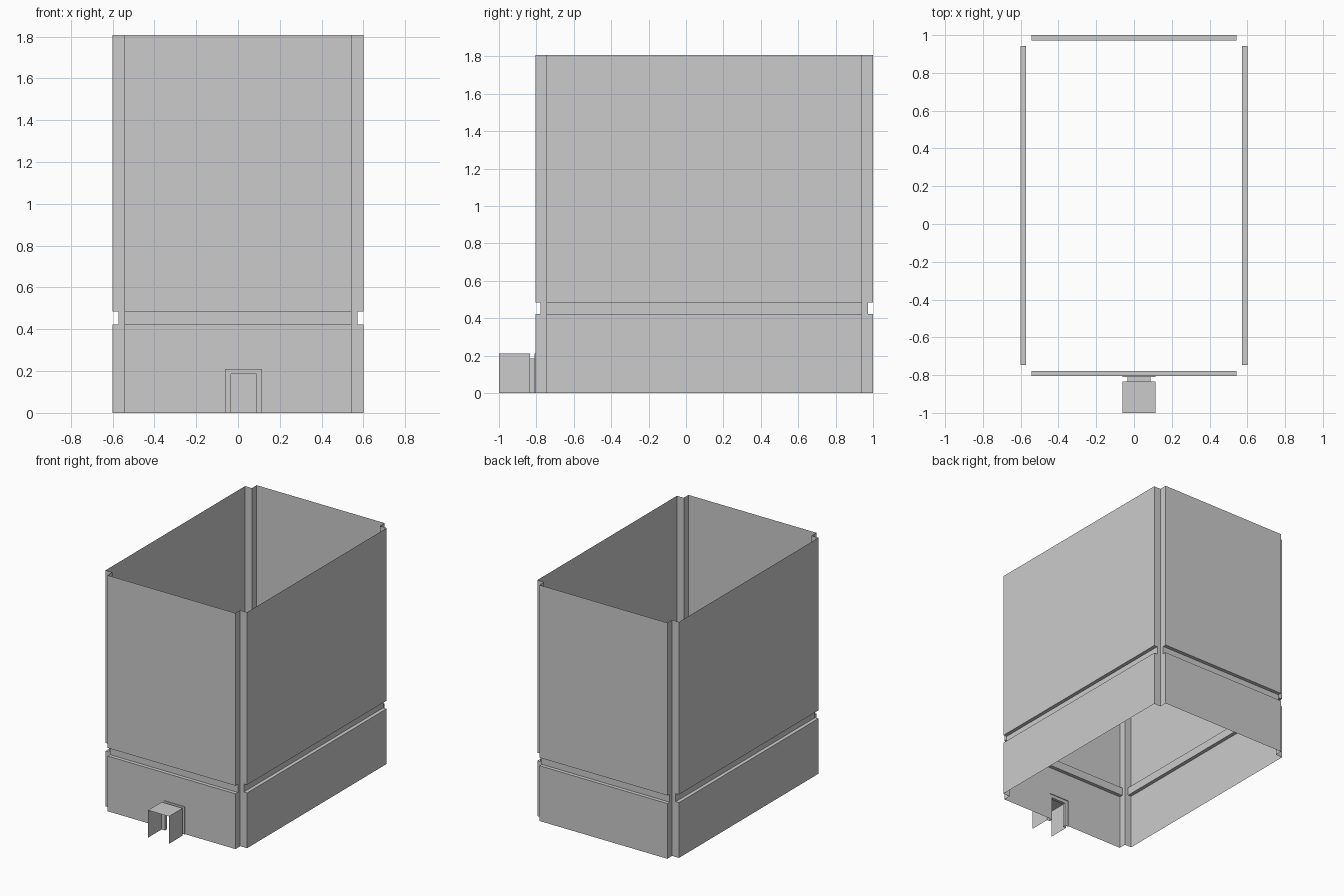
import bpy, bmesh

if "Cube" in bpy.data.objects:
    bpy.data.objects.remove(bpy.data.objects["Cube"])

X, Y0, Y1, H = 0.60, -0.805, 1.0, 1.807   # outer wall planes and height
NOTCH, GROOVE = 0.058, 0.028              # corner notch size and groove depth
G0, G1 = 0.423, 0.485                     # groove bottom and top
OUT = (-0.062, 0.115, 0.21)               # door outer: left, right, top
INN = (-0.034, 0.088, 0.185)              # passage: left, right, top


def outline(d):
    """Wall plan with notched corners; panels set back by d, notches fixed."""
    xi, a, b = X - NOTCH, Y0 + NOTCH, Y1 - NOTCH
    return [(-xi, Y0 + d), (xi, Y0 + d), (xi, a), (X - d, a), (X - d, b), (xi, b),
            (xi, Y1 - d), (-xi, Y1 - d), (-xi, b), (-X + d, b), (-X + d, a), (-xi, a)]


def arch(size, y):
    l, r, t = size
    return [(l, y, 0), (l, y, t), (r, y, t), (r, y, 0)]


def loft(bm, rings, closed):
    """Skin a list of equal-length point rows."""
    rows = [[bm.verts.new(p) for p in ring] for ring in rings]
    for a, b in zip(rows, rows[1:]):
        n = len(a)
        for i in range(n if closed else n - 1):
            quad = (a[i], a[(i + 1) % n], b[(i + 1) % n], b[i])
            if len({tuple(v.co) for v in quad}) == 4:
                bm.faces.new(quad)
    return rows


def finish(bm, name):
    bmesh.ops.remove_doubles(bm, verts=bm.verts, dist=0.0005)
    me = bpy.data.meshes.new(name)
    bm.to_mesh(me)
    bm.free()
    ob = bpy.data.objects.new(name, me)
    bpy.context.collection.objects.link(ob)


# Open-ended walls with a horizontal groove round every panel
bm = bmesh.new()
levels = [(0, 0), (G0, 0), (G0, GROOVE), (G1, GROOVE), (G1, 0), (H, 0)]
rows = loft(bm, [[(x, y, z) for x, y in outline(d)] for z, d in levels], True)

# Doorway cut in the lower front panel
a, b = rows[0], rows[1]
bm.faces.remove(next(f for f in bm.faces if {a[0], a[1], b[0], b[1]} == set(f.verts)))
hole = [bm.verts.new(p) for p in arch(OUT, Y0)]
bm.faces.new((a[0], hole[0], hole[1], b[0]))
bm.faces.new((b[0], hole[1], hole[2], b[1]))
bm.faces.new((hole[3], a[1], b[1], hole[2]))
finish(bm, "walls")

# Door surround, short passage and projecting canopy, open at the front
bm = bmesh.new()
loft(bm, [arch(OUT, Y0), arch(OUT, Y0 - 0.006), arch(INN, Y0 - 0.006),
          arch(INN, -0.835), arch(OUT, -0.835), arch(OUT, -1.0)], False)
bmesh.ops.reverse_faces(bm, faces=bm.faces)
finish(bm, "entrance_canopy")
